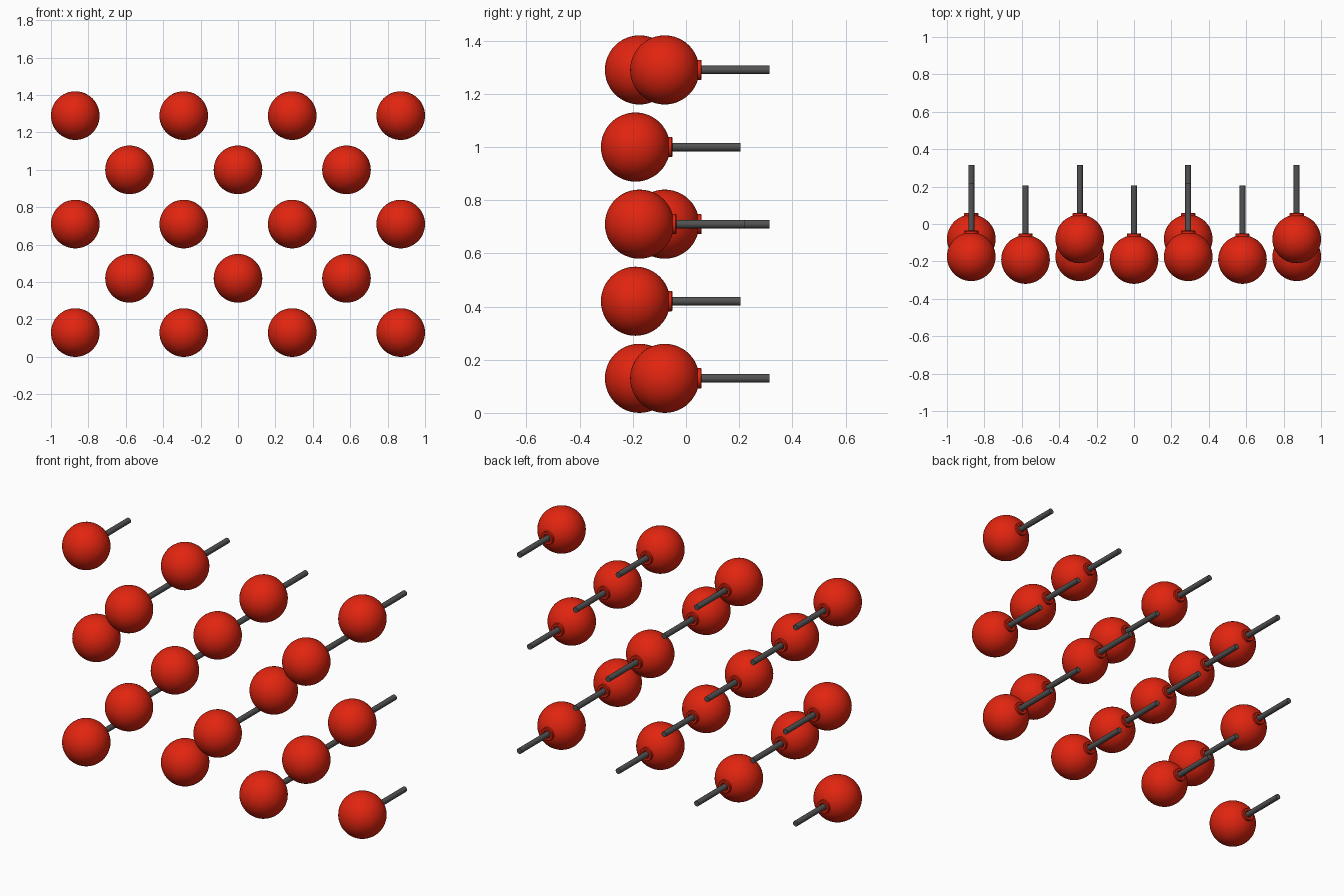
import bpy, bmesh, math
from mathutils import Matrix

if "Cube" in bpy.data.objects:
    bpy.data.objects.remove(bpy.data.objects["Cube"])

STEP = 0.29      # half the grid spacing
RADIUS = 0.13


def material(name, rgb):
    m = bpy.data.materials.new(name)
    m.use_nodes = True
    colour = (*rgb, 1)
    m.diffuse_color = colour
    m.node_tree.nodes["Principled BSDF"].inputs["Base Color"].default_value = colour
    return m


red = material("red", (0.76, 0.018, 0.005))
grey = material("dark grey", (0.085, 0.085, 0.085))
TURN = Matrix.Rotation(-math.pi / 2, 4, "X")   # local z becomes +y


def make_mesh(name, mat, build):
    bm = bmesh.new()
    build(bm)
    bmesh.ops.transform(bm, matrix=TURN, verts=bm.verts)
    bmesh.ops.recalc_face_normals(bm, faces=bm.faces)
    for f in bm.faces:
        f.smooth = True
    for e in bm.edges:
        if len(e.link_faces) == 2 and e.calc_face_angle() > math.radians(35):
            e.smooth = False
    mesh = bpy.data.meshes.new(name)
    bm.to_mesh(mesh)
    bm.free()
    mesh.materials.append(mat)
    return mesh


def build_ball(bm):
    bmesh.ops.create_uvsphere(bm, u_segments=48, v_segments=24, radius=RADIUS)


def build_rod(bm):
    start, end = 0.11, 0.395
    bmesh.ops.create_cone(bm, cap_ends=True, segments=24, radius1=0.016,
                          radius2=0.016, depth=end - start,
                          matrix=Matrix.Translation((0, 0, (start + end) / 2)))


def build_collar(bm):
    # lathed ring around the rod socket: (radius, distance from ball centre)
    profile = [(0.038, 0.118), (0.038, 0.136), (0.035, 0.139),
               (0.023, 0.139), (0.021, 0.137), (0.021, 0.118)]
    verts = [bm.verts.new((r, 0, d)) for r, d in profile]
    edges = [bm.edges.new((verts[i], verts[i - 1])) for i in range(len(verts))]
    bmesh.ops.spin(bm, geom=verts + edges, cent=(0, 0, 0), axis=(0, 0, 1),
                   angle=math.tau, steps=32)
    bmesh.ops.remove_doubles(bm, verts=bm.verts, dist=0.0001)


parts = {
    "ball": make_mesh("ball", red, build_ball),
    "collar": make_mesh("collar", red, build_collar),
    "rod": make_mesh("rod", grey, build_rod),
}


def place(x, y, z, label):
    for name, mesh in parts.items():
        ob = bpy.data.objects.new(f"{name}_{label}", mesh)
        ob.location = (x, y, z)
        bpy.context.collection.objects.link(ob)


# Outer rows of four alternate in depth; rows of three between share one depth
for row in range(5):
    z = RADIUS + row * STEP
    if row % 2 == 0:
        for col in range(4):
            y = -0.175 if (col + row // 2) % 2 else -0.08
            # checkerboard starts with a forward ball at the lower right corner
            y = -0.255 - y
            place((2 * col - 3) * STEP, y, z, f"row{row}_col{col}")
    else:
        for col in range(3):
            place((2 * col - 2) * STEP, -0.19, z, f"row{row}_col{col}")
